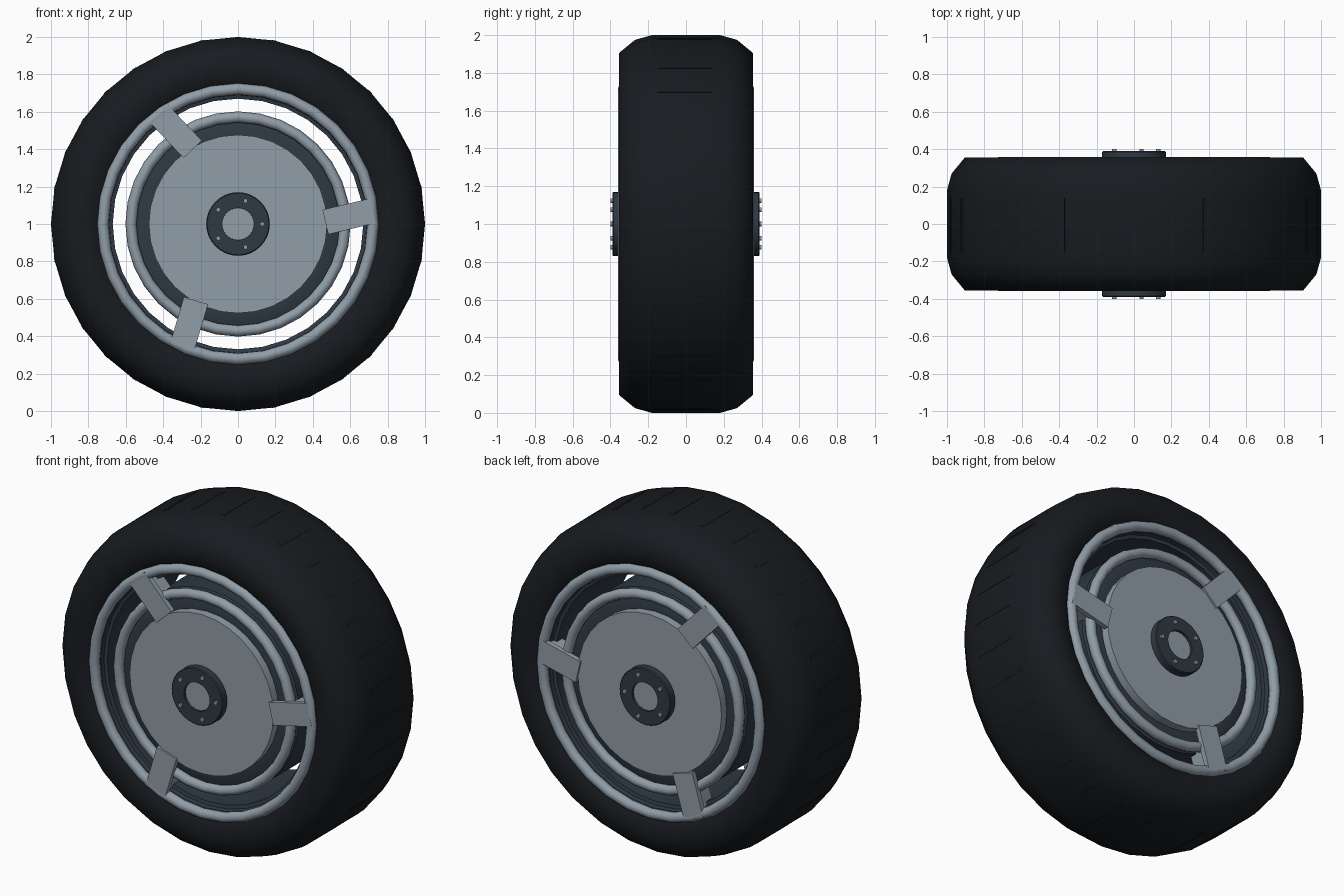
import bpy, bmesh
from math import sin, cos, pi, radians
from mathutils import Matrix, Vector

if "Cube" in bpy.data.objects:
    bpy.data.objects.remove(bpy.data.objects["Cube"])

CZ = 1.0  # axle height


def material(name, rgb):
    m = bpy.data.materials.new(name)
    m.diffuse_color = (*rgb, 1)
    m.use_nodes = True
    m.node_tree.nodes["Principled BSDF"].inputs["Base Color"].default_value = m.diffuse_color
    return m


RUBBER = material("rubber", (0.009, 0.011, 0.014))
METAL = material("metal", (0.28, 0.34, 0.39))
DARK = material("dark_metal", (0.028, 0.041, 0.055))


def finish(name, bm, mat, angle=None):
    bmesh.ops.recalc_face_normals(bm, faces=bm.faces)
    me = bpy.data.meshes.new(name)
    bm.to_mesh(me)
    bm.free()
    ob = bpy.data.objects.new(name, me)
    bpy.context.collection.objects.link(ob)
    ob.location.z = CZ
    me.materials.append(mat)
    if angle:
        bpy.ops.object.select_all(action='DESELECT')
        ob.select_set(True)
        bpy.context.view_layer.objects.active = ob
        bpy.ops.object.shade_smooth_by_angle(angle=radians(angle))
    return ob


def lathe(name, profile, mat, n=32, closed=True, angle=40):
    """Revolve (radius, y) points about the axle."""
    bm = bmesh.new()
    rings = [[bm.verts.new((r * cos(2 * pi * i / n), y, r * sin(2 * pi * i / n)))
              for i in range(n)] for r, y in profile]
    pairs = list(zip(rings, rings[1:]))
    if closed:
        pairs.append((rings[-1], rings[0]))
    for a, b in pairs:
        for i in range(n):
            j = (i + 1) % n
            bm.faces.new((a[i], a[j], b[j], b[i]))
    if not closed:
        bm.faces.new(rings[0])
        bm.faces.new(rings[-1])
    return finish(name, bm, mat, angle)


def both(half):
    """Complete a half profile by mirroring it in y."""
    return half + [(r, -y) for r, y in reversed(half)]


def bead(r, y, t):
    return [(r + t * cos(k * pi / 4), y + t * sin(k * pi / 4)) for k in range(8)]


def add_box(bm, size, centre, rot):
    m = rot @ Matrix.Translation(centre) @ Matrix.Diagonal((*size, 1))
    bmesh.ops.create_cube(bm, size=1, matrix=m)


# Tyre with shallow bars across the tread
lathe("tyre", both([(0.705, 0.29), (0.735, 0.315), (0.775, 0.35), (0.905, 0.355),
                    (0.975, 0.27), (1.0, 0.18)]), RUBBER, angle=60)
bm = bmesh.new()
for k in range(32):
    add_box(bm, (0.02, 0.29, 0.026), Vector((0.9905, -0.005, 0)),
            Matrix.Rotation(k * pi / 16, 4, 'Y'))
finish("tread_bars", bm, RUBBER)

# Outer barrel with a stepped lip, and inner drum across an open gap
lathe("rim_barrel", both([(0.715, 0.32), (0.695, 0.31), (0.69, 0.285),
                          (0.67, 0.28), (0.67, 0.24)]), DARK)
lathe("inner_drum", both([(0.46, 0.295), (0.56, 0.295), (0.597, 0.27)]),
      DARK, closed=False)

# Centre disc
lathe("centre_disc", both([(0.477, 0.345)]), METAL, closed=False)

for side, tag in ((-1, "front"), (1, "back")):
    # Round beads
    lathe(f"rim_bead_{tag}", bead(0.722, side * 0.328, 0.031), METAL, angle=60)
    lathe(f"drum_bead_{tag}", bead(0.572, side * 0.31, 0.03), METAL, angle=60)

    # Hub flange, cap and five bolts
    lathe(f"hub_{tag}", [(0.17, side * 0.30), (0.17, side * 0.385), (0.165, side * 0.39),
                         (0.085, side * 0.39), (0.085, side * 0.30)], DARK)
    lathe(f"hub_cap_{tag}", [(0.085, side * 0.31), (0.085, side * 0.375)],
          METAL, n=24, closed=False)
    bm = bmesh.new()
    for k in range(5):
        a = k * 2 * pi / 5
        m = (Matrix.Translation((0.13 * cos(a), side * 0.39, 0.13 * sin(a)))
             @ Matrix.Rotation(pi / 2, 4, 'X'))
        bmesh.ops.create_cone(bm, cap_ends=True, segments=10, radius1=0.012,
                              radius2=0.012, depth=0.02, matrix=m)
    finish(f"hub_bolts_{tag}", bm, METAL, 40)

    # Three skewed tabs bridging the gap, each with a bracket behind
    bm = bmesh.new()
    for k in range(3):
        a = radians(3.9 + 120 * k)
        rot = (Matrix.Translation((0.595 * cos(a), 0, 0.595 * sin(a)))
               @ Matrix.Rotation(-(a + radians(9.5)), 4, 'Y'))
        add_box(bm, (0.26, 0.03, 0.135), Vector((0, side * 0.341, 0)), rot)
        add_box(bm, (0.15, 0.10, 0.11), Vector((0.04, side * 0.28, 0)), rot)
    finish(f"spoke_tabs_{tag}", bm, METAL)
